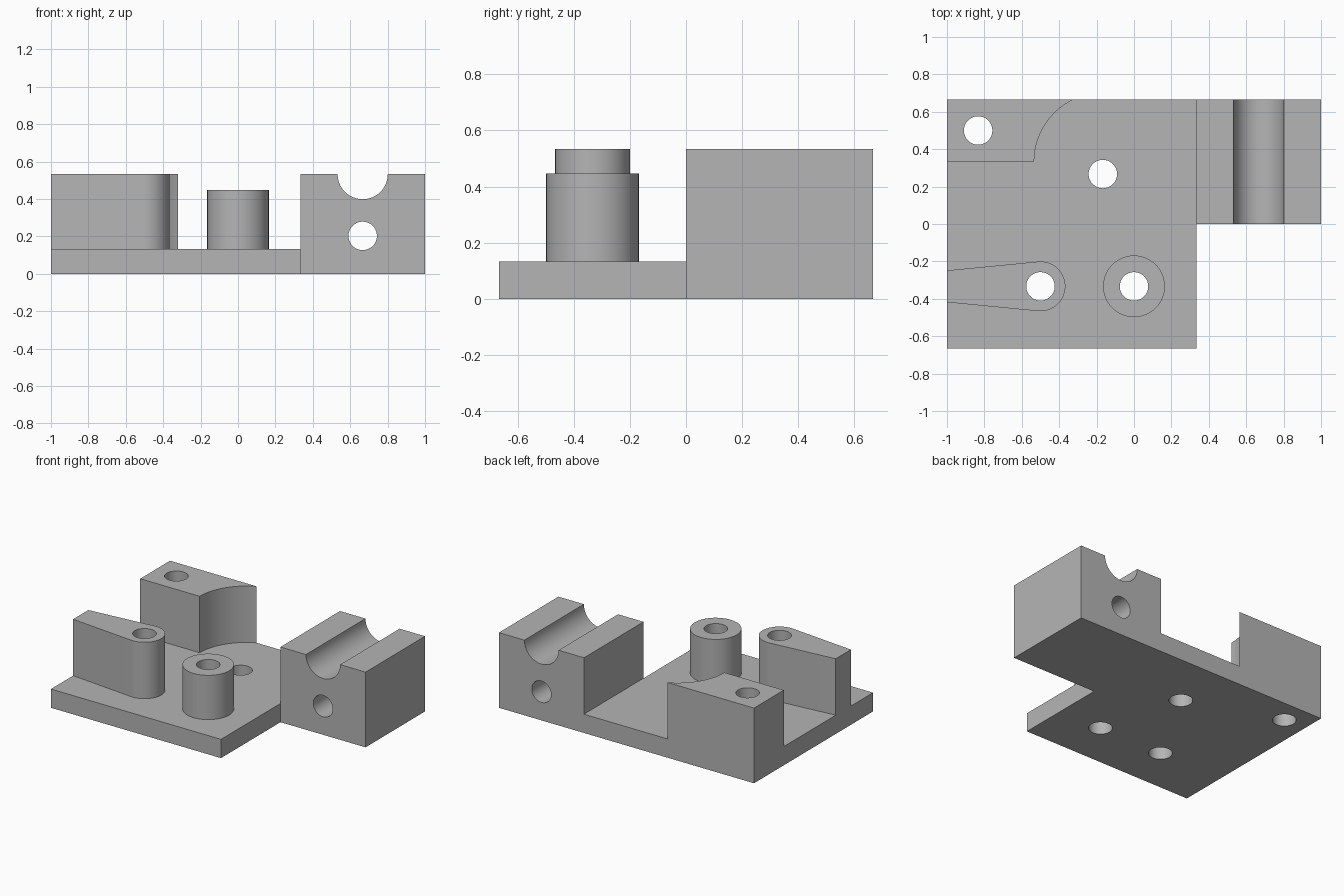
import bpy, bmesh, math
from mathutils import Matrix

if "Cube" in bpy.data.objects:
    bpy.data.objects.remove(bpy.data.objects["Cube"], do_unlink=True)

grey = bpy.data.materials.new("machined_grey")
grey.use_nodes = True
colour = (0.46, 0.46, 0.46, 1)
grey.diffuse_color = colour
grey.node_tree.nodes["Principled BSDF"].inputs["Base Color"].default_value = colour

THIRD = 1 / 3
PLATE_TOP, BLOCK_TOP, BOSS_TOP = 0.133, 0.533, 0.447
SUNK = PLATE_TOP / 2
HOLE = 0.076


def prism(name, outline, low, high):
    """Extrude a counter-clockwise outline from low to high."""
    bm = bmesh.new()
    face = bm.faces.new([bm.verts.new((x, y, low)) for x, y in outline])
    top = bmesh.ops.extrude_face_region(bm, geom=[face])
    verts = [v for v in top["geom"] if isinstance(v, bmesh.types.BMVert)]
    bmesh.ops.translate(bm, verts=verts, vec=(0, 0, high - low))
    bmesh.ops.recalc_face_normals(bm, faces=bm.faces)
    mesh = bpy.data.meshes.new(name)
    bm.to_mesh(mesh)
    bm.free()
    mesh.materials.append(grey)
    obj = bpy.data.objects.new(name, mesh)
    bpy.context.collection.objects.link(obj)
    return obj


def arc(cx, cy, radius, start, end, steps):
    angles = [start + (end - start) * i / steps for i in range(steps + 1)]
    return [(cx + radius * math.cos(a), cy + radius * math.sin(a)) for a in angles]


def circle(cx, cy, radius):
    return arc(cx, cy, radius, 0, math.tau, 64)[:-1]


def box(x0, x1, y0, y1):
    return [(x0, y0), (x1, y0), (x1, y1), (x0, y1)]


def combine(target, tool, operation):
    mod = target.modifiers.new(tool.name, "BOOLEAN")
    mod.operation, mod.solver, mod.object = operation, "EXACT", tool
    bpy.context.view_layer.objects.active = target
    bpy.ops.object.modifier_apply(modifier=mod.name)
    bpy.data.objects.remove(tool, do_unlink=True)


# Base plate
body = prism("fixture_body", box(-1, THIRD, -2 * THIRD, 2 * THIRD), 0, PLATE_TOP)

# Grooved block: front profile stood upright and run backwards
groove = arc(2 * THIRD, BLOCK_TOP, 0.134, 0, -math.pi, 40)
profile = [(THIRD, 0), (1, 0), (1, BLOCK_TOP)] + groove + [(THIRD, BLOCK_TOP)]
upright = Matrix.Rotation(math.pi / 2, 4, "X")
block = prism("grooved_block", profile, -2 * THIRD, 0)
block.data.transform(upright)

# Corner block with a concave end
bite_radius = 0.367
bite_end = math.pi - math.asin(THIRD / bite_radius)
corner = prism("corner_block",
               [(-1, THIRD)] + arc(-THIRD / 2, THIRD, bite_radius, math.pi, bite_end, 32)
               + [(-1, 2 * THIRD)], SUNK, BLOCK_TOP)

# Tapered arm with a rounded end
tilt = math.atan(0.098)
reach = math.pi / 2 + tilt
arm = prism("tapered_arm",
            [(-1, -THIRD - 0.085)] + arc(-0.5, -THIRD, 0.133, -reach, reach, 48)
            + [(-1, -THIRD + 0.085)], SUNK, BLOCK_TOP)

# Round boss
boss = prism("round_boss", circle(0, -THIRD, 0.165), SUNK, BOSS_TOP)

for part in (block, corner, arm, boss):
    combine(body, part, "UNION")

# Vertical through holes
for x, y in ((-5 / 6, 0.5), (-THIRD / 2, 0.267), (-0.5, -THIRD), (0, -THIRD)):
    combine(body, prism("drill", circle(x, y, HOLE), -0.1, 0.7), "DIFFERENCE")

# Cross hole under the groove
drill = prism("cross_drill", circle(2 * THIRD, 0.203, HOLE), -0.8, 0.1)
drill.data.transform(upright)
combine(body, drill, "DIFFERENCE")

bpy.ops.object.select_all(action="DESELECT")
body.select_set(True)
bpy.context.view_layer.objects.active = body
bpy.ops.object.shade_smooth_by_angle(angle=math.radians(30))
